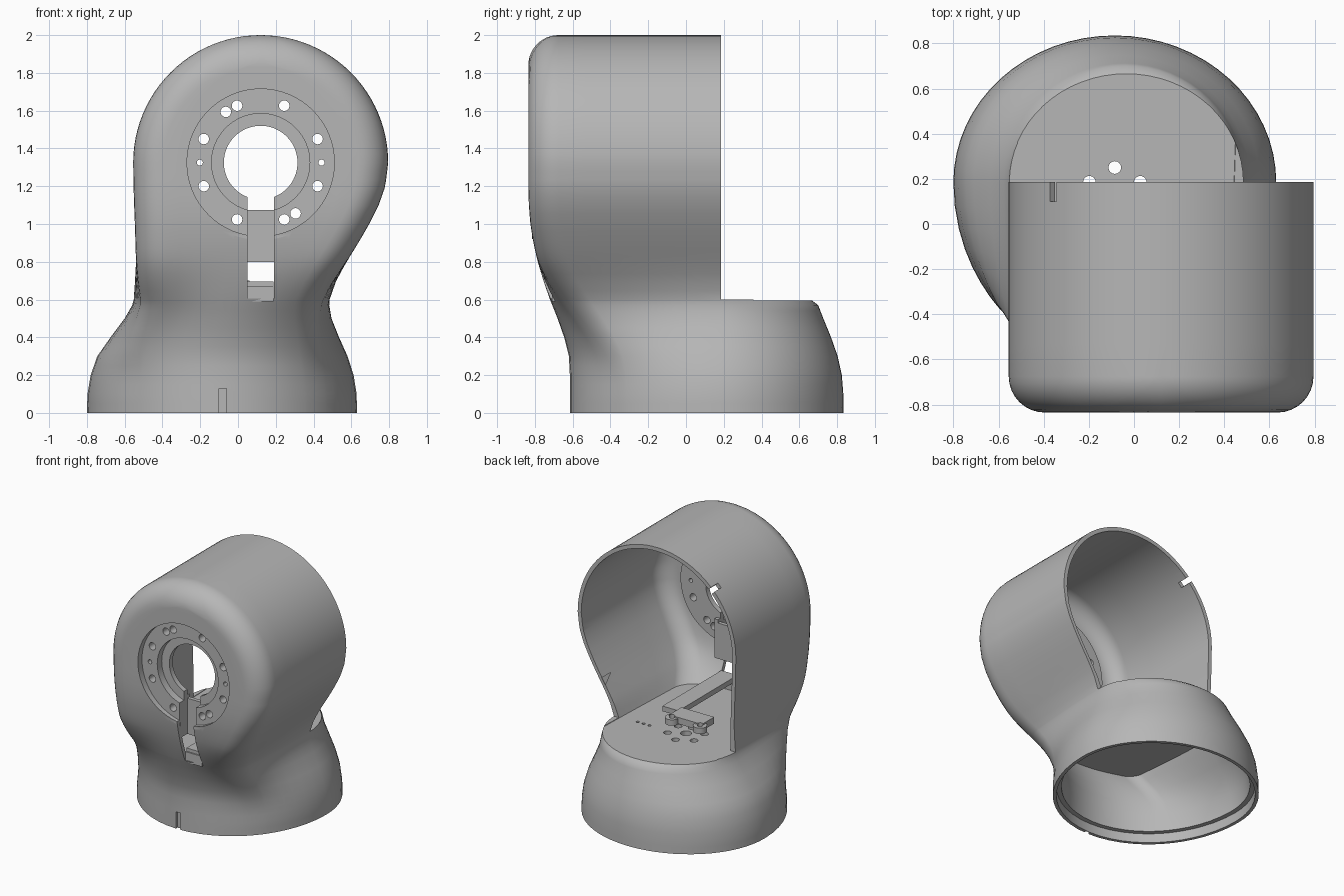
import bpy, bmesh
from math import sin, cos, pi, sqrt, acos, radians
from mathutils import Matrix, Vector

cube = bpy.data.objects.get("Cube")
if cube:
    bpy.data.objects.remove(cube, do_unlink=True)

grey = bpy.data.materials.new("plain grey")
grey.use_nodes = True
grey.diffuse_color = (0.47, 0.47, 0.47, 1)
grey.node_tree.nodes["Principled BSDF"].inputs["Base Color"].default_value = grey.diffuse_color

# Head barrel and the plane where its back is open
HX, HZ, R, OPEN_Y = 0.12, 1.325, 0.675, 0.185
FILLET = 0.16

# Silhouette by height: z, left edge, right edge, front, back of the base
PROFILE = [
    (0, -.80, .63, -.615, .835), (.1, -.797, .628, -.615, .833),
    (.2, -.78, .612, -.615, .825), (.3, -.745, .58, -.62, .803),
    (.4, -.675, .535, -.645, .768), (.5, -.6, .495, -.68, .727),
    (.57, -.56, .483, -.708, .70), (.6, -.552, .485, -.72, .66),
    (.7, -.545, .52, -.755, .66), (.8, -.54, .575, -.785, .66),
    (.9, -.543, .637, -.808, .66), (1.0, -.546, .695, -.824, .66),
    (1.1, -.55, .745, -.832, .66), (1.2, -.553, .78, -.835, .66),
    (HZ, HX - R, HX + R, -.835, .66)]


def profile(z):
    z = min(max(z, 0), HZ)
    for a, b in zip(PROFILE, PROFILE[1:]):
        if z <= b[0]:
            k = (z - a[0]) / (b[0] - a[0])
            return [p + (q - p) * k for p, q in zip(a[1:], b[1:])]


def section(z, inset, y0, domed):
    """Closed ring at height z: rounded front, back domed or flat at y0."""
    xl, xr, front, back = profile(z)
    cx, half = (xl + xr) / 2, (xr - xl) / 2 - inset
    front, f, r = front + inset, FILLET - inset, R - inset
    dz = max(0, z - HZ)

    def width(off):
        return sqrt(max(0, (r - off) ** 2 - dz * dz)) if dz else half - off

    # Right half: straight side, fillet, flat front
    w0 = width(0)
    most = min(f, max(0, r - dz))
    amax = acos(max(0, 1 - most / f))
    side = [(w0, y0 + (front + f - y0) * i / 6) for i in range(6)]
    for i in range(9):
        a = amax * i / 8
        side.append((width(f * (1 - cos(a))), front + f * (1 - sin(a))))
    wx, wy = side[-1]
    side += [(wx * (1 - i / 6), wy) for i in range(1, 7)]
    # Blend towards an ellipse near the round base
    k = min(max((0.85 - z) / 0.7, 0), 1)
    k = k * k * (3 - 2 * k)
    if k:
        span = y0 - front
        for i, (x, y) in enumerate(side):
            q = Vector((x / w0, (y - y0) / span))
            q = q.lerp(q.normalized(), k)
            side[i] = (q.x * w0, y0 + q.y * span)
    ring = [(cx + x, y, z) for x, y in side]
    ring += [(cx - x, y, z) for x, y in side[-2::-1]]
    depth = back - inset - y0 if domed else 0
    n = 32
    ring += [(cx - w0 * cos(pi * i / n), y0 + depth * sin(pi * i / n), z) for i in range(1, n)]
    return ring


def finish(name, bm):
    bmesh.ops.recalc_face_normals(bm, faces=bm.faces)
    if bm.calc_volume(signed=True) < 0:
        bmesh.ops.reverse_faces(bm, faces=bm.faces)
    mesh = bpy.data.meshes.new(name)
    bm.to_mesh(mesh)
    bm.free()
    mesh.materials.append(grey)
    ob = bpy.data.objects.new(name, mesh)
    bpy.context.collection.objects.link(ob)
    return ob


def loft(name, rings, closed_top):
    bm = bmesh.new()
    rows = [[bm.verts.new(p) for p in ring] for ring in rings]
    n = len(rows[0])
    for a, b in zip(rows, rows[1:]):
        for i in range(n):
            j = (i + 1) % n
            bm.faces.new((a[i], a[j], b[j], b[i]))
    bm.faces.new(rows[0][::-1])
    if closed_top:
        bm.faces.new(rows[-1])
    bmesh.ops.remove_doubles(bm, verts=bm.verts, dist=0.0002)
    return finish(name, bm)


def cylinders(name, spots, y1, y2, sides):
    """Cylinders along y; each spot is x, z, radius."""
    bm = bmesh.new()
    for x, z, r in spots:
        m = Matrix.Translation((x, (y1 + y2) / 2, z)) @ Matrix.Rotation(pi / 2, 4, 'X')
        bmesh.ops.create_cone(bm, cap_ends=True, segments=sides, radius1=r,
                              radius2=r, depth=y2 - y1, matrix=m)
    return finish(name, bm)


def pegs(name, spots, z1, z2):
    """Upright cylinders; each spot is x, y, radius."""
    bm = bmesh.new()
    for x, y, r in spots:
        bmesh.ops.create_cone(bm, cap_ends=True, segments=16, radius1=r, radius2=r,
                              depth=z2 - z1, matrix=Matrix.Translation((x, y, (z1 + z2) / 2)))
    return finish(name, bm)


def box(name, lo, hi, turn=0):
    lo, hi = Vector(lo), Vector(hi)
    bm = bmesh.new()
    m = Matrix.Translation((lo + hi) / 2) @ Matrix.Rotation(turn, 4, 'Y')
    bmesh.ops.create_cube(bm, size=1, matrix=m @ Matrix.Diagonal((*(hi - lo), 1)))
    return finish(name, bm)


def combine(target, tool, mode='DIFFERENCE'):
    mod = target.modifiers.new(tool.name, 'BOOLEAN')
    mod.operation, mod.object, mod.solver = mode, tool, 'EXACT'
    bpy.context.view_layer.objects.active = target
    bpy.ops.object.modifier_apply(modifier=mod.name)
    bpy.data.objects.remove(tool, do_unlink=True)


def heights(start, top):
    """Even steps up to the barrel axis, then finer towards the crown."""
    low = [start + (HZ - start) * i / 16 for i in range(17)]
    return low + [HZ + (top - HZ) * sin(pi / 2 * i / 24) for i in range(1, 25)]


# Outer body: round base with a flat shoulder, then the barrel
base_z = [0, .05, .1, .15, .2, .25, .3, .35, .4, .45, .5, .54, .57, .59, .6]
rings = [section(z, 0, OPEN_Y, True) for z in base_z]
rings += [section(z, 0, OPEN_Y, False) for z in heights(.6, HZ + R)]
housing = loft("housing_shell", rings, False)

# Hollow barrel, hollow base and stepped seat at the bottom rim
WALL = 0.03
combine(housing, loft("barrel_cavity", [section(z, WALL, .8, False)
                      for z in heights(.596, HZ + R - WALL)], False))
combine(housing, loft("base_cavity", [section(z, .06, OPEN_Y, True)
                      for z in [-.02, .1, .2, .3, .4, .5, .555]], True))
combine(housing, loft("rim_seat", [section(z, .025, OPEN_Y, True) for z in (-.02, .07)], True))

# Thickened flange and cable channel behind the front wall
combine(housing, cylinders("flange", [(HX, HZ, .41)], -.815, -.69, 64), 'UNION')
combine(housing, box("channel_block", (.02, -.772, .8), (.22, -.66, 1.1)), 'UNION')

# Stepped bore
for name, r, depth in (("recess", .39, -.785), ("counterbore", .26, -.73), ("bore", .195, -.5)):
    combine(housing, cylinders(name, [(HX, HZ, r)], -1, depth, 64))

# Cable slot: shallow channel, window below and key notch above
combine(housing, box("channel", (.05, -1, .79), (.19, -.69, 1.2)))
combine(housing, box("window", (.05, -1, .605), (.19, -.6, .8)))
combine(housing, box("key_notch", (.05, -1, 1.075), (.19, -.5, 1.2)))

# Bolt circle with two extra holes and two small pins
angles = [22.5 + 45 * i for i in range(8)] + [124.5, 304.5]
holes = [(HX + .326 * cos(radians(a)), HZ + .326 * sin(radians(a)), .028) for a in angles]
holes += [(HX + s * .322, HZ, .016) for s in (-1, 1)]
combine(housing, cylinders("bolt_holes", holes, -1, -.5, 16))

# Notch in the open rim and slit at the front foot
combine(housing, box("rim_notch", (-.41, .1, 1.78), (-.30, .3, 1.82), radians(45)))
combine(housing, box("foot_slit", (-.1, -.7, -.1), (-.06, -.595, .13)))

# Floor holes: a centre hole with six around it, and a small row
BX, BY = -.085, .12
floor = [(BX, BY, .04)]
floor += [(BX + .13 * cos(pi * (i + .5) / 3), BY + .13 * sin(pi * (i + .5) / 3), .028) for i in range(6)]
floor += [(.2 + .05 * i, .16, .012) for i in range(3)]
combine(housing, pegs("floor_holes", floor, .4, .63))

# Cable bracket: arm from the window, clamp plate with ears, short stem
bracket = box("cable_bracket", (.05, -.7, .655), (.188, .02, .695))
combine(bracket, box("clamp_plate", (-.22, -.03, .65), (.06, .12, .7)), 'UNION')
ears = [(BX + s * .12, .12, .05) for s in (-1, 1)]
combine(bracket, pegs("ears", ears, .645, .69), 'UNION')
combine(bracket, pegs("ear_holes", [(x, y, .02) for x, y, r in ears], .6, .8))
combine(bracket, box("stem", (BX - .03, .0, .59), (BX + .03, .05, .66)), 'UNION')
combine(bracket, box("window_step", (.05, -.71, .59), (.188, -.64, .67)), 'UNION')

# Smooth curved faces, keep the machined edges crisp
for ob in (housing, bracket):
    bpy.ops.object.select_all(action='DESELECT')
    ob.select_set(True)
    bpy.context.view_layer.objects.active = ob
    bpy.ops.object.shade_smooth_by_angle(angle=radians(35))
